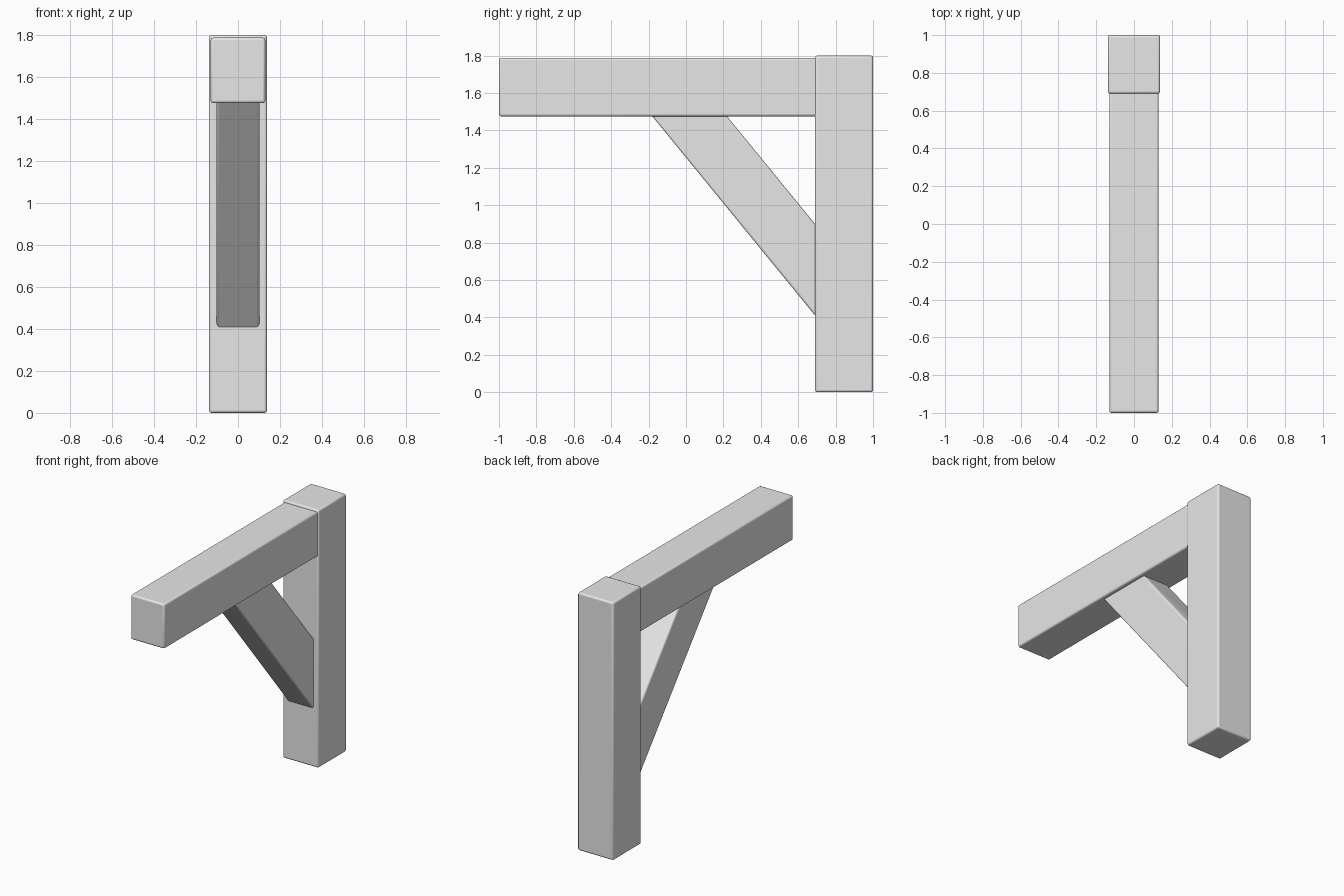
import bpy
import bmesh
import math

cube = bpy.data.objects.get("Cube")
if cube:
    bpy.data.objects.remove(cube, do_unlink=True)

grey = bpy.data.materials.new("plain_grey")
grey.use_nodes = True
grey.diffuse_color = (0.8, 0.8, 0.8, 1)
grey.node_tree.nodes["Principled BSDF"].inputs["Base Color"].default_value = (0.8, 0.8, 0.8, 1)


def timber(name, profile, half_width, bevel):
    """Extrude a (y, z) profile across x and soften its edges."""
    bm = bmesh.new()
    face = bm.faces.new([bm.verts.new((-half_width, y, z)) for y, z in profile])
    side = bmesh.ops.extrude_face_region(bm, geom=[face])["geom"]
    verts = [v for v in side if isinstance(v, bmesh.types.BMVert)]
    bmesh.ops.translate(bm, verts=verts, vec=(2 * half_width, 0, 0))
    bmesh.ops.recalc_face_normals(bm, faces=bm.faces)
    mesh = bpy.data.meshes.new(name)
    bm.to_mesh(mesh)
    bm.free()
    mesh.materials.append(grey)
    obj = bpy.data.objects.new(name, mesh)
    bpy.context.collection.objects.link(obj)
    mod = obj.modifiers.new("soft_edges", "BEVEL")
    mod.width = bevel
    mod.segments = 3
    mod.limit_method = "ANGLE"
    bpy.ops.object.select_all(action="DESELECT")
    obj.select_set(True)
    bpy.context.view_layer.objects.active = obj
    bpy.ops.object.shade_smooth_by_angle(angle=math.radians(40))
    return obj


def rect(y0, y1, z0, z1):
    return [(y0, z0), (y1, z0), (y1, z1), (y0, z1)]


# Upright post and the horizontal beam butted into it
post_front, beam_under = 0.69, 1.475
timber("post", rect(post_front, 1.0, 0, 1.8), 0.138, 0.012)
timber("beam", rect(-1.0, post_front + 0.02, beam_under, 1.787), 0.13, 0.012)

# Diagonal brace, its cut ends buried slightly in the post and beam
slope, sink = 1.224, 0.03
y_in, z_in = post_front + sink, beam_under + sink


def edge(y_at_beam):
    """Ends of a sloping edge that meets the beam's underside at y_at_beam."""
    return ((y_at_beam - sink / slope, z_in),
            (y_in, beam_under - slope * (y_in - y_at_beam)))


low_top, low_end = edge(-0.18)
high_top, high_end = edge(0.22)
timber("brace", [low_top, low_end, high_end, high_top], 0.102, 0.012)
